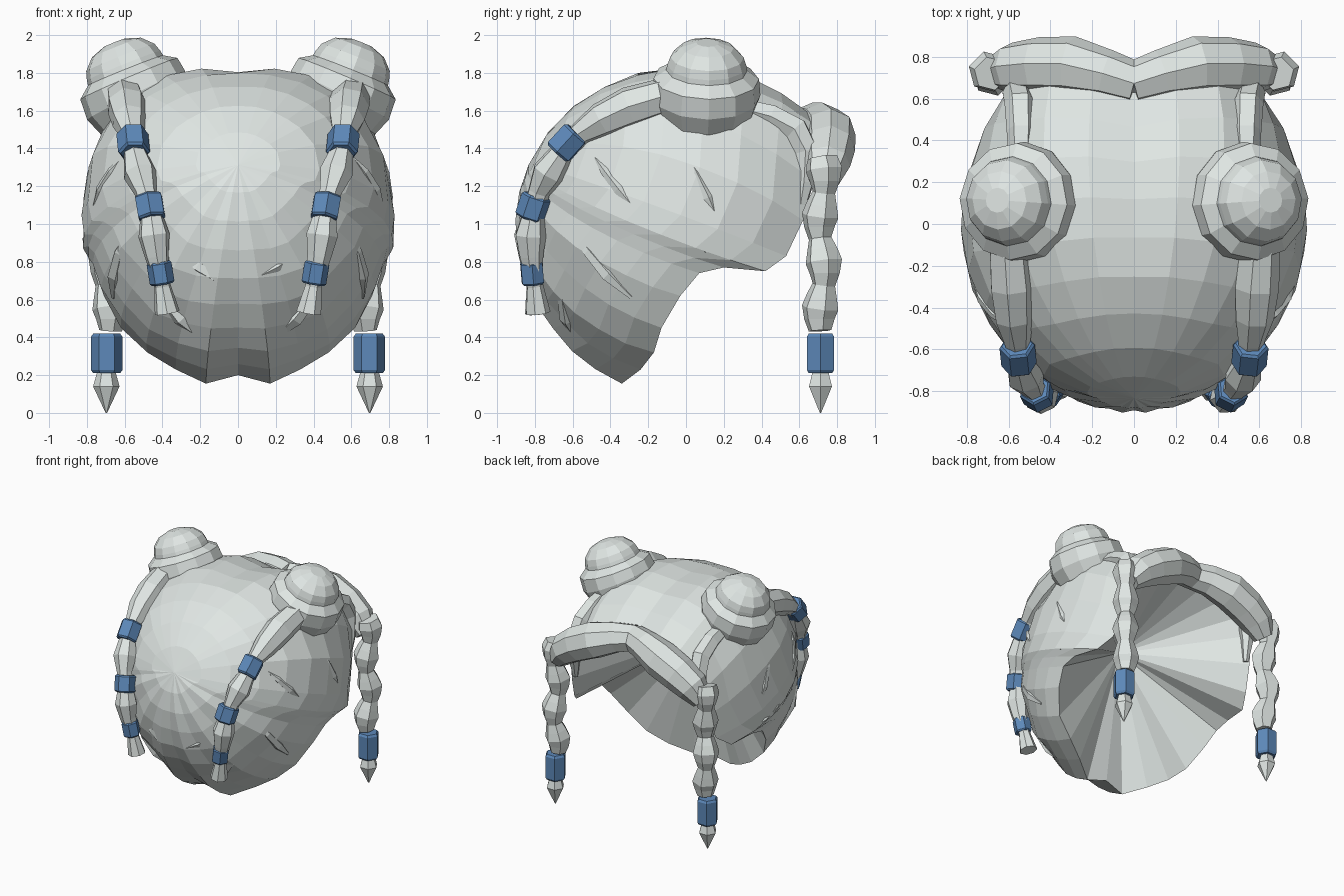
import bpy, bmesh, math, random
from mathutils import Vector

random.seed(4)
if "Cube" in bpy.data.objects:
    bpy.data.objects.remove(bpy.data.objects["Cube"])


def material(name, rgb):
    m = bpy.data.materials.new(name)
    m.use_nodes = True
    m.diffuse_color = (*rgb, 1)
    bsdf = m.node_tree.nodes["Principled BSDF"]
    bsdf.inputs["Base Color"].default_value = (*rgb, 1)
    bsdf.inputs["Roughness"].default_value = 0.8
    return m


HAIR = material("pale grey hair", (0.74, 0.79, 0.77))
BLUE = material("blue bead", (0.11, 0.25, 0.49))


def finish(name, bm, mat):
    bmesh.ops.recalc_face_normals(bm, faces=bm.faces)
    mesh = bpy.data.meshes.new(name)
    bm.to_mesh(mesh)
    bm.free()
    mesh.materials.append(mat)
    ob = bpy.data.objects.new(name, mesh)
    bpy.context.collection.objects.link(ob)


def bridge(bm, a, b):
    n = len(a)
    for i in range(n):
        bm.faces.new((a[i], a[(i + 1) % n], b[(i + 1) % n], b[i]))


def tube(name, path, radii, mat=HAIR, sides=7):
    """Faceted strand along a path, one radius per point, ends capped."""
    path = [Vector(p) for p in path]
    bm = bmesh.new()
    rings, last = [], None
    for i, p in enumerate(path):
        t = (path[min(i + 1, len(path) - 1)] - path[max(i - 1, 0)]).normalized()
        if last is None:
            q = t.to_track_quat('Z', 'Y')
        else:
            q = last.rotation_difference(t) @ q
        last = t
        rings.append([bm.verts.new(p + q @ Vector((math.cos(a), math.sin(a), 0)) * radii[i])
                      for a in (math.tau * k / sides for k in range(sides))])
    for a, b in zip(rings, rings[1:]):
        bridge(bm, a, b)
    bm.faces.new(rings[0])
    bm.faces.new(rings[-1])
    finish(name, bm, mat)


def bead(name, centre, axis, length, radius):
    """Six sided bead with chamfered ends."""
    c, ax = Vector(centre), Vector(axis).normalized()
    path = [c + ax * length * k for k in (-0.5, -0.42, 0.42, 0.5)]
    tube(name, path, [radius * 0.86, radius, radius, radius * 0.86], BLUE, 6)


# Hair cap surface: a rounded shell, squarer across the top
CENTRE = Vector((0, 0, 1))


def surface(d):
    d = d.normalized()
    ay = 0.85 if d.y > 0 else 0.9
    az, p = (0.83, 2.4) if d.z > 0 else (0.9, 2)
    across = (abs(d.x / 0.82) ** p + abs(d.z / az) ** p) ** (2 / p)
    return d / math.sqrt(across + (d.y / ay) ** 2)


# Rim of the opening, from the parting down one side to the nape
half = [(0, .63, 1.58), (.2, .67, 1.575), (.4, .69, 1.52), (.54, .67, 1.4),
        (.6, .65, 1.25), (.61, .62, 1.02), (.65, .53, .83), (.71, .42, .75),
        (.75, .2, .77), (.75, .07, .74), (.71, -.03, .62), (.62, -.13, .45),
        (.48, -.17, .32), (.33, -.24, .23), (.17, -.34, .155), (0, -.32, .2)]
rim = [Vector(p) - CENTRE for p in half]
rim += [Vector((-p.x, p.y, p.z)) for p in rim[-2:0:-1]]
COUNT, RINGS = len(rim), 9
pole = Vector((0, -0.8, 0.3)).normalized()
jitter = [[random.uniform(-0.014, 0.006) for _ in half] for _ in range(RINGS + 1)]

bm = bmesh.new()
rings = []
for k in range(1, RINGS + 1):
    f = k / RINGS
    ring = []
    for i, p in enumerate(rim):
        j = min(i, COUNT - i)
        d = pole.slerp(p.normalized(), f)
        blend = 1 + (p.length / surface(p).length - 1) * f ** 3
        lock = 0.012 * (-1) ** j * min(f, 1 - f) * 2 if j > 8 else 0
        groove = 0.025 if j == 0 and 0.5 < f < 1 else 0
        rough = jitter[k][j] * f * (1 - f ** 6)
        ring.append(bm.verts.new(CENTRE + surface(d) * (blend + lock + rough - groove)))
    rings.append(ring)
top = bm.verts.new(CENTRE + surface(pole))
apex = bm.verts.new((0, -0.17, 1.24))
for a, b in zip(rings, rings[1:]):
    bridge(bm, a, b)
for i in range(COUNT):
    n = (i + 1) % COUNT
    bm.faces.new((top, rings[0][i], rings[0][n]))
    # Inner hollow running back to a point
    bm.faces.new((apex, rings[-1][n], rings[-1][i]))
finish("hair_cap", bm, HAIR)


def surface_lock(name, start, end, width):
    """Tapered lock lying mostly sunk in the cap."""
    a, b = Vector(start) - CENTRE, Vector(end) - CENTRE
    path = [CENTRE + surface(a.lerp(b, f)) * (1.015 - width / 0.85)
            for f in (0, 0.3, 0.65, 1)]
    tube(name, path, [0.005, width * 0.8, width, 0.012], HAIR, 5)


# Bun profile as radius and height along its tilted axis
BUN = [(.19, -.19), (.265, -.11), (.29, -.02), (.28, .08), (.215, .13),
       (.21, .16), (.195, .21), (.14, .27), (.06, .3)]

for s, side in ((1, "left"), (-1, "right")):
    def m(points):
        return [(x * s, y, z) for x, y, z in points]

    # Two tier bun, the upper tier leaning back inward
    axis = Vector((0.5 * s, 0.03, 0.87)).normalized()
    base = Vector((0.55 * s, 0.105, 1.7))
    inward = Vector((-0.15 * s, 0, 0))
    tube(side + "_bun", [base + axis * h + inward * max(0, h) for r, h in BUN],
         [r for r, h in BUN], HAIR, 12)

    # Beaded strand hanging over the outside of the cap
    strand = [(.6, -.1, 1.68), (.585, -.3, 1.62), (.575, -.45, 1.55), (.56, -.56, 1.48),
              (.55, -.65, 1.39), (.52, -.73, 1.27), (.49, -.78, 1.17), (.46, -.81, 1.05),
              (.445, -.825, .94), (.43, -.82, .83), (.41, -.81, .73), (.4, -.8, .67),
              (.375, -.785, .53)]
    tube(side + "_front_strand", m(strand),
         [.1, .11, .095, .065, .06, .09, .06, .06, .085, .065, .05, .045, .068])
    bead(side + "_upper_bead", (.555 * s, -.63, 1.43), (-.06 * s, -.55, -.6), .15, .085)
    bead(side + "_middle_bead", (.465 * s, -.81, 1.09), (-.1 * s, -.2, -.6), .13, .08)
    bead(side + "_lower_bead", (.41 * s, -.815, .74), (-.1 * s, .05, -.6), .12, .066)

    # Strand running forward from the bun and down the edge of the cap
    edge = [(.54, .3, 1.61), (.54, .45, 1.57), (.545, .58, 1.5), (.56, .64, 1.38),
            (.58, .63, 1.22), (.59, .6, 1.04)]
    tube(side + "_edge_strand", m(edge), [.06, .07, .075, .07, .05, .02], HAIR, 6)

    # Swept fringe flowing into the long braid
    fringe = [(-.01, .67, 1.54), (.13, .715, 1.525), (.3, .755, 1.475), (.46, .755, 1.4),
              (.58, .745, 1.32), (.66, .73, 1.22)]
    tube(side + "_fringe", m(fringe), [.105, .12, .145, .14, .125, .08], HAIR, 8)
    braid, radii = [], []
    for k in range(16):
        wave = .014 * math.sin(k * math.pi / 4)
        braid.append((.685 + wave, .72 + wave, 1.35 - .061 * k))
        radii.append((.083, .1, .083, .062)[k % 4])
    tube(side + "_braid", m(braid), radii, HAIR, 6)
    bead(side + "_braid_bead", (.695 * s, .712, .315), (0, 0, 1), .21, .083)
    tube(side + "_braid_tip", m([(.697, .712, z) for z in (.23, .14, 0)]), [.045, .07, .004], HAIR, 6)

    # Loose locks breaking up the cap
    locks = [((.7, -.55, 1.4), (.8, -.28, 1.08), .03), ((.8, 0, 1.4), (.8, .18, 1.0), .03),
             ((.8, -.15, .97), (.76, .25, .82), .035), ((.65, -.65, .95), (.68, -.3, .6), .04),
             ((.3, -.8, .82), (0, -.8, .68), .045), ((.5, -.7, .7), (.2, -.6, .38), .045)]
    for k, (a, b, w) in enumerate(locks):
        surface_lock(f"{side}_lock_{k + 1}", *m([a, b]), w)
